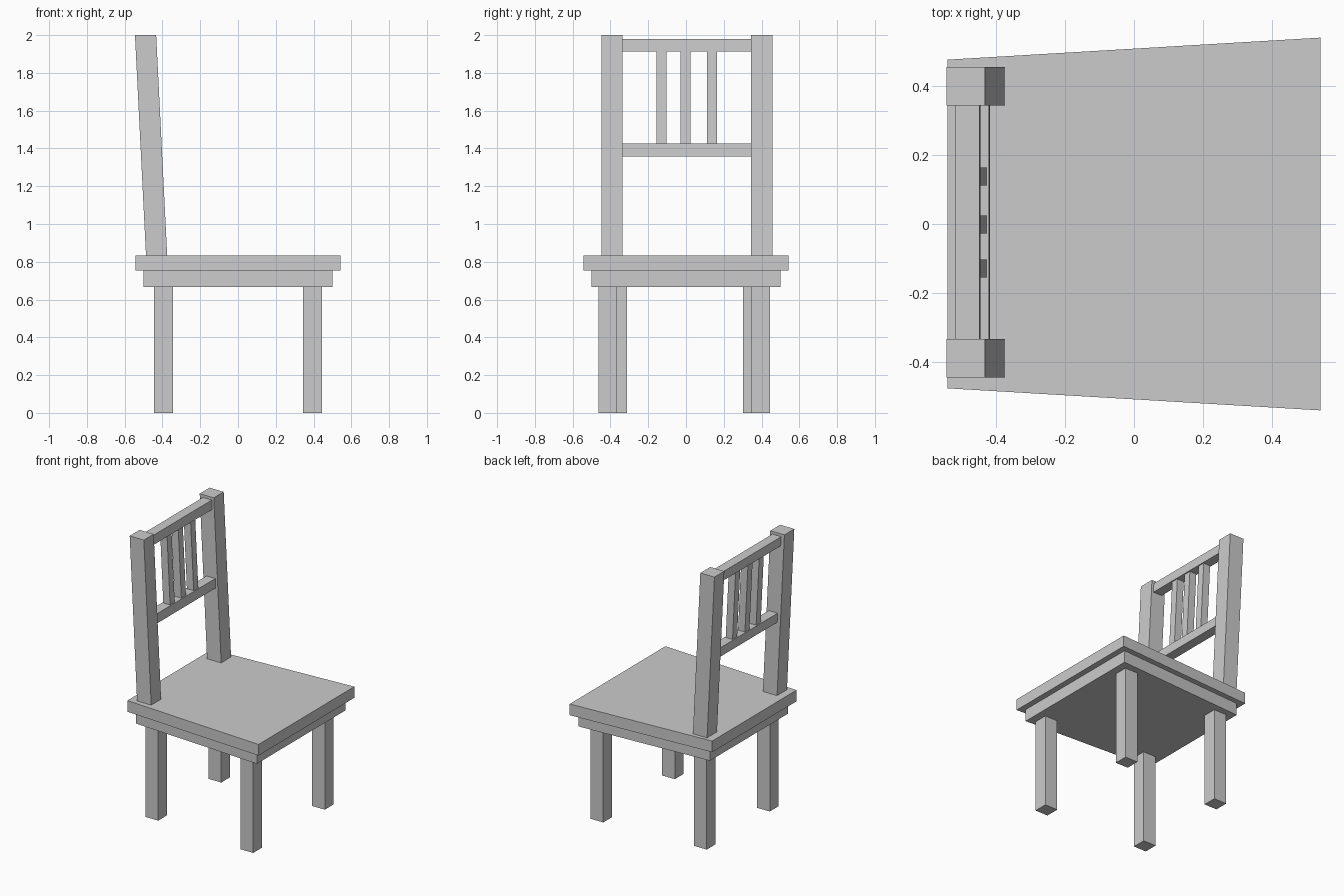
import bpy, bmesh

if "Cube" in bpy.data.objects:
    bpy.data.objects.remove(bpy.data.objects["Cube"])

LEAN = -0.05  # x shift of the backrest per unit of height


def prism(name, bottom, top, z0, z1):
    """Closed solid between two matching outlines at heights z0 and z1."""
    bm = bmesh.new()
    lo = [bm.verts.new((x, y, z0)) for x, y in bottom]
    hi = [bm.verts.new((x, y, z1)) for x, y in top]
    n = len(lo)
    bm.faces.new(lo[::-1])
    bm.faces.new(hi)
    for i in range(n):
        j = (i + 1) % n
        bm.faces.new((lo[i], lo[j], hi[j], hi[i]))
    mesh = bpy.data.meshes.new(name)
    bm.to_mesh(mesh)
    bm.free()
    obj = bpy.data.objects.new(name, mesh)
    bpy.context.collection.objects.link(obj)
    return obj


def rect(x0, x1, y0, y1):
    return [(x0, y0), (x1, y0), (x1, y1), (x0, y1)]


def slab(name, half, back_half, z0, z1):
    """Board that narrows toward the backrest."""
    outline = [(-half, -back_half), (half, -half), (half, half), (-half, back_half)]
    return prism(name, outline, outline, z0, z1)


def leaning_bar(name, depth, y0, y1, z0, z1, offset=0.0):
    """Bar that follows the lean of the backrest."""
    def outline(z):
        cx = -0.431 + offset + LEAN * (z - 0.833)
        return rect(cx - depth / 2, cx + depth / 2, y0, y1)
    return prism(name, outline(z0), outline(z1), z0, z1)


# Seat board and the apron under it
slab("seat", 0.542, 0.478, 0.753, 0.833)
slab("apron", 0.5, 0.443, 0.667, 0.753)

# Legs: the back pair stands closer together
for name, x, y in (("front_leg_right", 0.395, -0.415), ("front_leg_left", 0.395, 0.396),
                   ("back_leg_right", -0.395, -0.362), ("back_leg_left", -0.395, 0.352)):
    foot = rect(x - 0.05, x + 0.05, y - 0.049, y + 0.049)
    prism(name, foot, foot, 0.0, 0.667)

# Leaning back posts
leaning_bar("back_post_right", 0.112, -0.447, -0.335, 0.833, 2.0)
leaning_bar("back_post_left", 0.112, 0.345, 0.457, 0.833, 2.0)

# Cross rails between the posts
leaning_bar("top_rail", 0.07, -0.335, 0.345, 1.913, 1.98, 0.004)
leaning_bar("lower_rail", 0.07, -0.335, 0.345, 1.358, 1.425, 0.004)

# Upright slats between the rails
for i, y in enumerate((-0.129, -0.002, 0.138)):
    leaning_bar(f"back_slat_{i + 1}", 0.054, y - 0.026, y + 0.026, 1.425, 1.913, 0.004)
